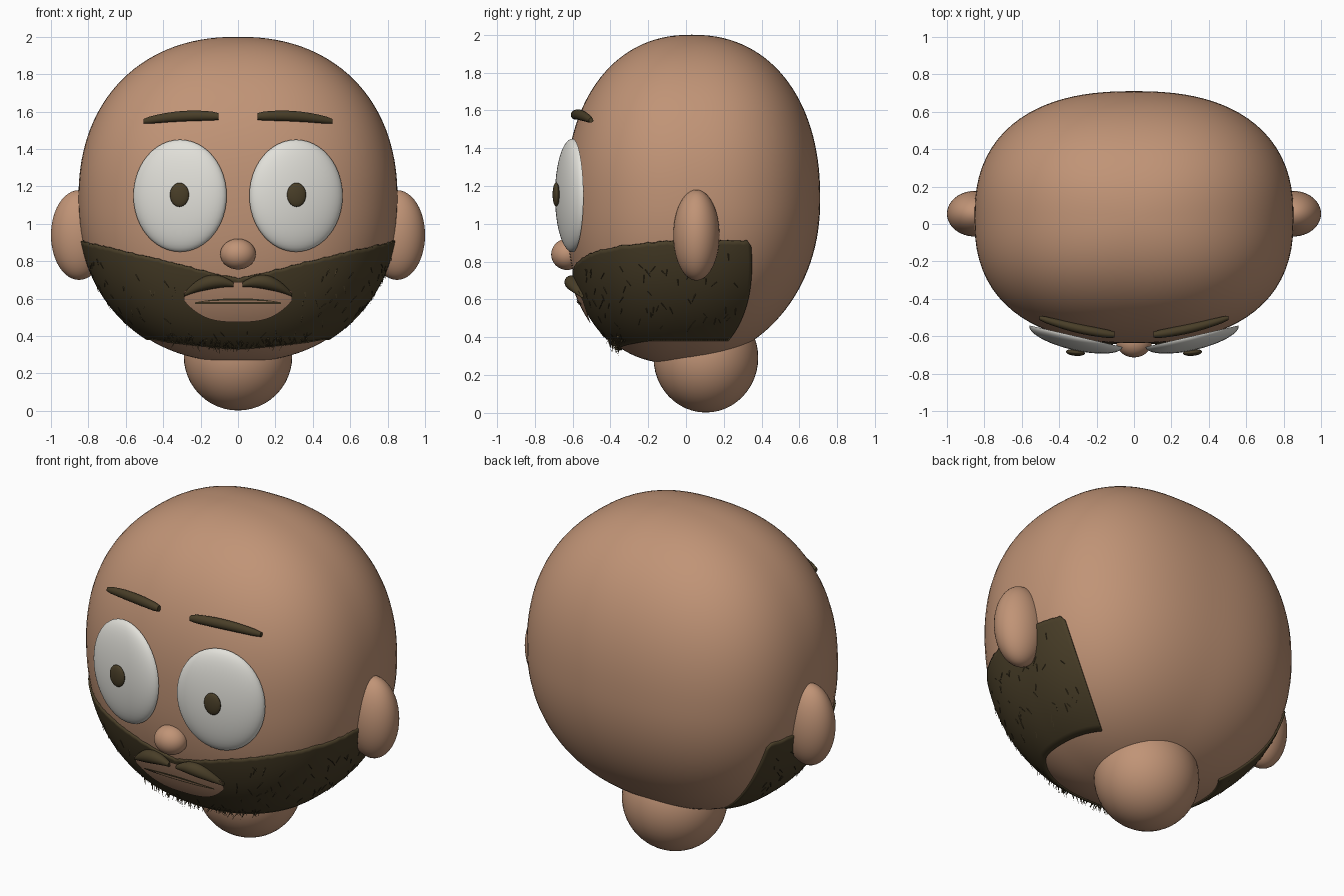
import bpy, bmesh, math, random
from mathutils import Vector, Matrix

if "Cube" in bpy.data.objects:
    bpy.data.objects.remove(bpy.data.objects["Cube"])

random.seed(4)


def material(name, rgb):
    m = bpy.data.materials.new(name)
    m.diffuse_color = (*rgb, 1)
    m.use_nodes = True
    m.node_tree.nodes["Principled BSDF"].inputs["Base Color"].default_value = m.diffuse_color
    return m


SKIN = material("skin", (0.53, 0.295, 0.182))
WHITE = material("eye_white", (0.76, 0.75, 0.70))
HAIR = material("dark_hair", (0.066, 0.048, 0.021))

# Head dimensions: rounded box-like egg
CZ, HALF_H, HALF_W, FRONT, BACK, N = 1.13, 0.87, 0.853, 0.667, 0.68, 2.42


def level(z):
    """Section scale and section centre y at height z."""
    t = min(1, abs(z - CZ) / HALF_H)
    e = 2.22 if z > CZ else 2.18
    return (1 - t ** e) ** (1 / e), 0.03 - (0.075 * t * t if z < CZ else 0)


def head_point(theta, z, off=0.0):
    """Surface point at an azimuth, where 0 faces the front."""
    s, yc = level(z)
    dx, dy = math.sin(theta), -math.cos(theta)
    b = FRONT if dy < 0 else BACK
    r = s * (abs(dx / HALF_W) ** N + abs(dy / b) ** N) ** (-1 / N) + off
    return Vector((dx * r, yc + dy * r, z))


def face_y(x, z):
    """Depth of the front of the head."""
    s, yc = level(z)
    return yc - FRONT * max(0, s ** N - abs(x / HALF_W) ** N) ** (1 / N)


def finish(name, bm, mat, smooth=True):
    bmesh.ops.recalc_face_normals(bm, faces=bm.faces)
    me = bpy.data.meshes.new(name)
    bm.to_mesh(me)
    bm.free()
    me.materials.append(mat)
    for p in me.polygons:
        p.use_smooth = smooth
    ob = bpy.data.objects.new(name, me)
    bpy.context.collection.objects.link(ob)
    if smooth:
        bpy.ops.object.select_all(action='DESELECT')
        ob.select_set(True)
        bpy.context.view_layer.objects.active = ob
        bpy.ops.object.shade_smooth_by_angle(angle=math.radians(40))
    return ob


def grid(bm, rows):
    vs = [[bm.verts.new(p) for p in row] for row in rows]
    for a, b in zip(vs, vs[1:]):
        for i in range(len(a) - 1):
            bm.faces.new((a[i], a[i + 1], b[i + 1], b[i]))
    return vs


def ellipsoid(name, loc, radii, mat, turn=0.0, dome=False):
    bm = bmesh.new()
    bmesh.ops.create_uvsphere(bm, u_segments=48, v_segments=24, radius=1)
    if dome:  # keep the front half and close its flat back
        geom = bm.verts[:] + bm.edges[:] + bm.faces[:]
        bmesh.ops.bisect_plane(bm, geom=geom, plane_co=(0, 0, 0), dist=1e-4,
                               plane_no=(0, 1, 0), clear_outer=True)
        bmesh.ops.holes_fill(bm, edges=[e for e in bm.edges if e.is_boundary])
    mat4 = (Matrix.Translation(loc) @ Matrix.Rotation(turn, 4, 'Z')
            @ Matrix.Diagonal((*radii, 1)))
    bmesh.ops.transform(bm, matrix=mat4, verts=bm.verts)
    return finish(name, bm, mat)


def tube(name, path, mat, flat=1.0):
    """Loft round sections along x; path holds (x, y, z, radius)."""
    bm = bmesh.new()
    rows = []
    for x, y, z, r in path:
        rows.append([(x, y + flat * r * math.cos(a), z + r * math.sin(a))
                     for a in [k * math.tau / 16 for k in range(17)]])
    vs = grid(bm, rows)
    for ring in (vs[0], vs[-1]):
        bm.faces.new(ring[:-1])
    bmesh.ops.remove_doubles(bm, verts=bm.verts, dist=1e-5)
    return finish(name, bm, mat)


def face_patch(name, half, low, high, off, mat):
    """Thin skin following the face between two height curves."""
    bm = bmesh.new()
    rows = []
    for i in range(41):
        t = i / 20 - 1
        x = t * half
        zs = [low(t) + (high(t) - low(t)) * j / 12 for j in range(13)]
        rows.append([(x, face_y(x, z) - off, z) for z in zs])
    grid(bm, rows)
    return finish(name, bm, mat)


# Head
bm = bmesh.new()
rows = []
for j in range(1, 64):
    z = CZ + HALF_H * math.sin(-math.pi / 2 + math.pi * j / 64)
    rows.append([head_point(k * math.tau / 96, z) for k in range(97)])
rings = grid(bm, rows)
for ring, z in ((rings[0], CZ - HALF_H), (rings[-1], CZ + HALF_H)):
    pole = bm.verts.new((0, level(z)[1], z))
    for k in range(96):
        bm.faces.new((ring[k], ring[k + 1], pole))
bmesh.ops.remove_doubles(bm, verts=bm.verts, dist=1e-5)
finish("head", bm, SKIN)

# Neck and nose
ellipsoid("neck", (0, 0.105, 0.292), (0.29, 0.277, 0.29), SKIN)
ellipsoid("nose", (0, -0.63, 0.838), (0.095, 0.083, 0.082), SKIN)

# Paired features
for side, label in ((-1, "left"), (1, "right")):
    ellipsoid(label + "_ear", (side * 0.85, 0.055, 0.94), (0.15, 0.122, 0.24), SKIN)
    ellipsoid(label + "_eye", (side * 0.31, -0.6, 1.15), (0.256, 0.075, 0.3),
              WHITE, side * math.radians(13), dome=True)
    ellipsoid(label + "_pupil", (side * 0.313, -0.687, 1.155), (0.051, 0.018, 0.064), HAIR,
              side * math.radians(5))
    brow = []
    for i in range(13):
        t = i / 12
        x = 0.105 + 0.4 * t
        z = 1.574 - 0.026 * t + 0.055 * t * (1 - t)
        end = 0.8 if i in (0, 12) else 1  # softened tips
        brow.append((side * x, -0.592 + 0.05 * t + 0.04 * t * t, z,
                     end * (0.022 - 0.006 * t + 0.035 * t * (1 - t))))
    tube(label + "_eyebrow", brow, HAIR, 0.9)
    whisker = []
    for i in range(15):
        t = i / 14
        x = 0.025 + 0.265 * t
        z = 0.675 + 0.1 * t - 0.155 * t * t
        whisker.append((side * x, face_y(x, z) - 0.032 + 0.012 * t, z,
                        0.008 + 0.03 * math.sin(math.pi * min(1, t * 0.93 + 0.05))))
    tube(label + "_moustache", whisker, HAIR)


# Beard shell
def beard_top(a):
    return 0.71 + 0.2 * math.sin(min(abs(a), math.pi / 2)) ** 1.3


def beard_low(a):
    return 0.335 + 0.05 * min(1, abs(a) / 1.2) ** 1.5


def beard_spot(u, v, off):
    a = u * math.radians(121 - 9 * v)
    z = beard_low(a) + (beard_top(a) - beard_low(a)) * v
    return head_point(a, z, off)


bm = bmesh.new()
rows = []
for i in range(161):
    u = i / 80 - 1
    trim = random.uniform(-0.008, 0.008)
    if i in (0, 160):
        trim = -0.05  # rounded back corners
    rows.append([beard_spot(u, j / 24 * (1 + trim), 0.003) for j in range(25)])
grid(bm, rows)
beard = finish("beard", bm, HAIR)
rim = beard.modifiers.new("thickness", 'SOLIDIFY')
rim.thickness = 0.014
rim.offset = 0

# Bare skin around the mouth, and the mouth line
face_patch("mouth_skin", 0.29, lambda t: 0.475 + 0.115 * abs(t) ** 3,
           lambda t: 0.69 - 0.05 * t * t, 0.026, SKIN)
face_patch("mouth_line", 0.23, lambda t: 0.572,
           lambda t: 0.58 + 0.022 * (1 - t * t), 0.03, HAIR)
face_patch("lip", 0.2, lambda t: 0.581,
           lambda t: 0.582 + 0.009 * (1 - t * t), 0.034, SKIN)

# Loose beard hairs lying on the shell, with longer strands along the chin
bm = bmesh.new()
for i in range(240):
    chin = i > 150
    u = random.uniform(-0.45, 0.45) if chin else random.uniform(-0.97, 0.97)
    v = random.uniform(0.0, 0.12) if chin else random.uniform(0.1, 0.88)
    p = beard_spot(u, v, 0.009)
    if abs(p.x) < 0.33 and 0.45 < p.z < 0.74:
        continue
    out = Vector((p.x, p.y, 0)).normalized()
    side = Vector((-out.y, out.x, 0))
    drop = random.uniform(0.025, 0.045)
    tip = p + out * 0.004 + side * random.uniform(-0.035, 0.035)
    if not chin:  # stay close to the surface
        tip = head_point(math.atan2(tip.x, -(tip.y - level(p.z)[1])), p.z - drop, 0.022)
    else:
        tip.z -= drop
    base = [bm.verts.new(p + d * 0.004) for d in (side, -side, out)]
    top = bm.verts.new(tip)
    for k in range(3):
        bm.faces.new((base[k], base[(k + 1) % 3], top))
finish("beard_hairs", bm, HAIR, smooth=False)
